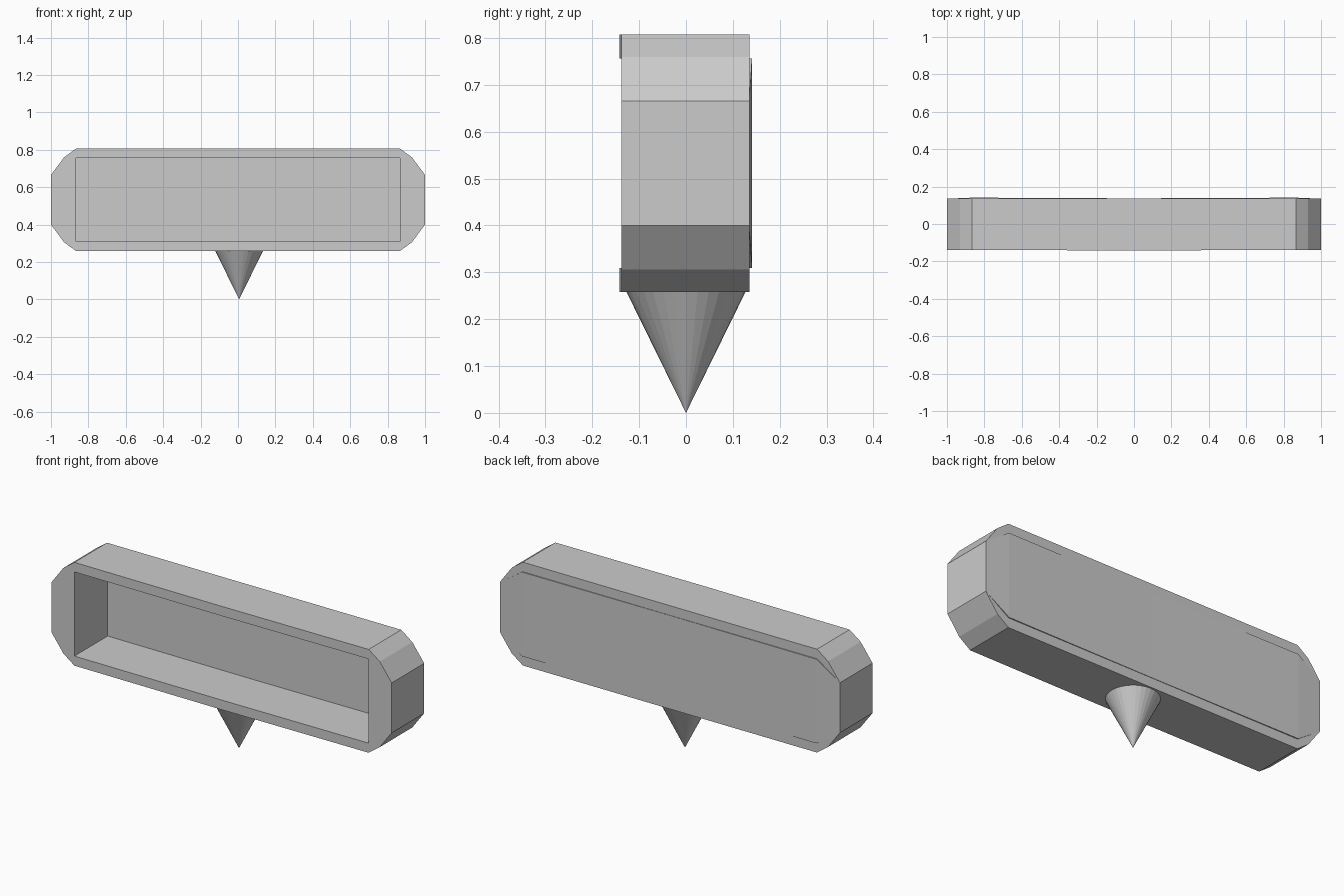
import bpy, bmesh
from mathutils import Vector

if "Cube" in bpy.data.objects:
    bpy.data.objects.remove(bpy.data.objects["Cube"])

HALF_Z = 0.5325          # height of the body centre
FRONT, BACK = -0.138, 0.135


def new_object(name, bm):
    mesh = bpy.data.meshes.new(name)
    bm.to_mesh(mesh)
    bm.free()
    ob = bpy.data.objects.new(name, mesh)
    bpy.context.collection.objects.link(ob)
    return ob


# Quarter outline of the body (x, z from its centre): outer rim and opening
outer = [(0, .2745), (.865, .2745), (.93, .227), (1, .1325), (1, 0)]
inner = [(0, .2235), (.865, .2235), (.865, 0)]

bm = bmesh.new()


def row(points, ys):
    return [bm.verts.new((x, y, z)) for (x, z), y in zip(points, ys)]


def face(verts, toward):
    f = bm.faces.new(verts)
    f.normal_update()
    if f.normal.dot(Vector(toward)) < 0:
        f.normal_flip()


of = row(outer, [-.142] + [FRONT] * 4)      # front rim, bowed slightly at the middle
ob_ = row(outer, [BACK] * 5)                # back rim
nf = row(inner, [-.142, FRONT, FRONT])      # opening edge
nb = row(inner, [BACK] * 3)                 # inside edge of back rim
pn = row(inner + [(0, 0)], [.137, .141, .141, .137])   # back panel

# Outer shell
for i in range(4):
    face((of[i], of[i + 1], ob_[i + 1], ob_[i]), (1, 0, 1))
# Front and back rims
for o, n, d in ((of, nf, (0, -1, 0)), (ob_, nb, (0, 1, 0))):
    face((o[0], o[1], n[1], n[0]), d)
    face((o[1], o[2], o[3], n[1]), d)
face((of[3], of[4], nf[2], nf[1]), (0, -1, 0))
# Sloped end of the back, its small side gap, and the panel
face((ob_[3], ob_[4], pn[2], pn[1]), (0, 1, 0))
face((ob_[3], nb[1], pn[1]), (0, 0, 1))
face((nb[0], nb[1], pn[1], pn[0]), (0, 0, 1))
face(pn, (0, 1, 0))
# Recess walls
face((nf[0], nf[1], nb[1], nb[0]), (0, 0, -1))
face((nf[1], nf[2], pn[2], pn[1], nb[1]), (-1, 0, 0))
bmesh.ops.delete(bm, geom=[v for v in bm.verts if not v.link_faces], context='VERTS')

body = new_object("hollow_body", bm)
body.location.z = HALF_Z
mirror = body.modifiers.new("mirror", 'MIRROR')
mirror.use_axis = (True, False, True)
mirror.merge_threshold = 0.0005

# Pointed foot, open where it meets the body
bm = bmesh.new()
bmesh.ops.create_cone(bm, cap_ends=False, segments=32, radius1=0, radius2=.127, depth=.258)
bmesh.ops.remove_doubles(bm, verts=bm.verts, dist=1e-5)
bmesh.ops.recalc_face_normals(bm, faces=bm.faces)
foot = new_object("cone_foot", bm)
foot.location = (.006, 0, .129)
